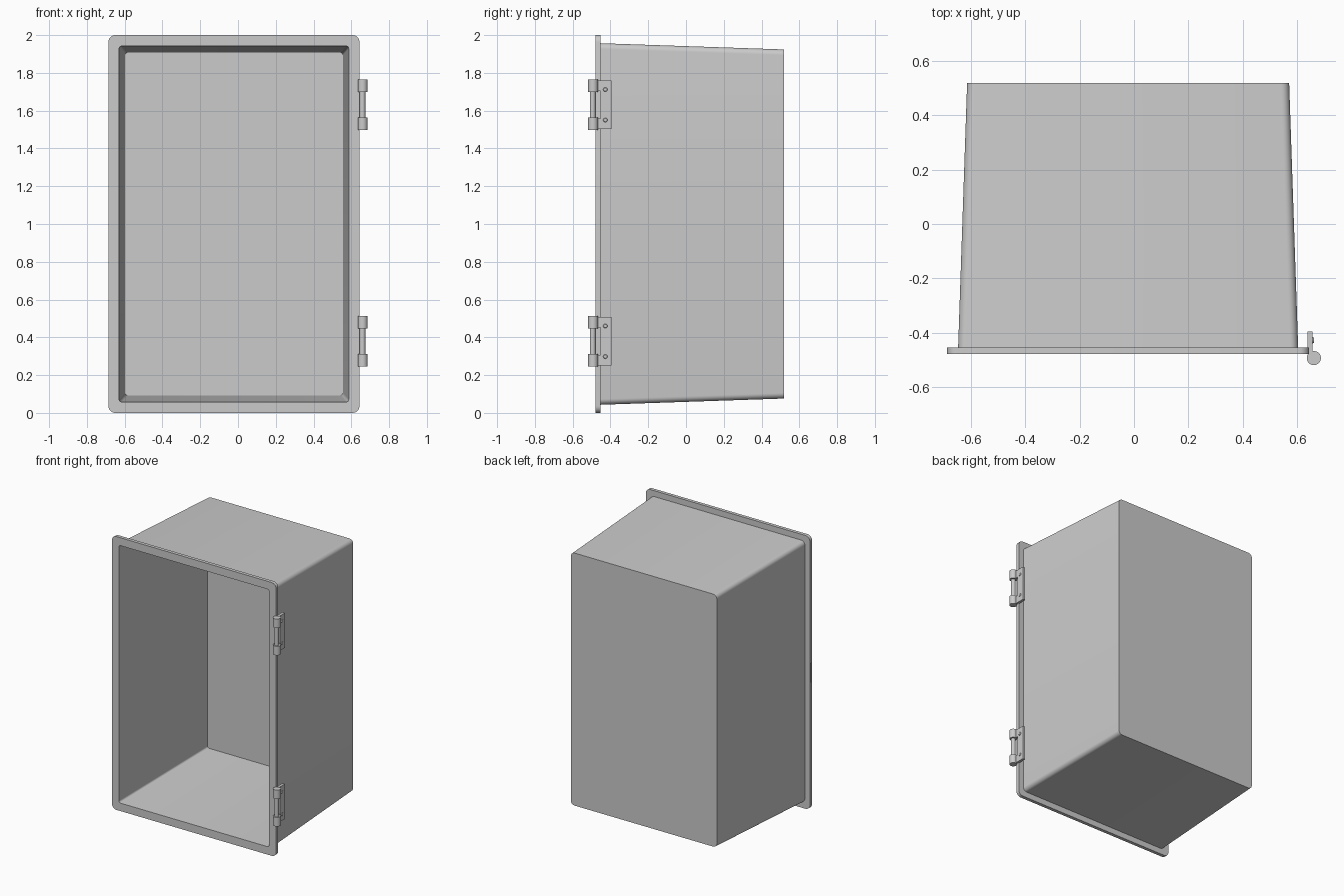
import bpy, bmesh, math
from mathutils import Matrix, Vector

if "Cube" in bpy.data.objects:
    bpy.data.objects.remove(bpy.data.objects["Cube"])

CX, CZ = -0.0215, 1.0      # centre of the box opening
PIN_X, PIN_Y = 0.66, -0.492  # hinge axis


def rounded_loop(bm, y, hw, hh, r, seg=6):
    """Ring of vertices: rounded rectangle in the xz plane."""
    ring = []
    for k, (sx, sz) in enumerate([(1, 1), (-1, 1), (-1, -1), (1, -1)]):
        for i in range(seg + 1):
            a = math.radians(90 * k + 90 * i / seg)
            ring.append(bm.verts.new((CX + sx * (hw - r) + r * math.cos(a), y,
                                      CZ + sz * (hh - r) + r * math.sin(a))))
    return ring


def finish(bm, name):
    bmesh.ops.recalc_face_normals(bm, faces=bm.faces)
    mesh = bpy.data.meshes.new(name)
    bm.to_mesh(mesh)
    bm.free()
    ob = bpy.data.objects.new(name, mesh)
    bpy.context.collection.objects.link(ob)
    return ob


def smooth(ob):
    bpy.ops.object.select_all(action='DESELECT')
    ob.select_set(True)
    bpy.context.view_layer.objects.active = ob
    bpy.ops.object.shade_smooth_by_angle(angle=math.radians(30))


def box(name, lo, hi):
    bm = bmesh.new()
    lo, hi = Vector(lo), Vector(hi)
    bmesh.ops.create_cube(bm, size=1, matrix=Matrix.Translation((lo + hi) / 2)
                          @ Matrix.Diagonal((*(hi - lo), 1)))
    return finish(bm, name)


def cylinder(name, centre, r, depth, axis='Z', r2=None, seg=32):
    bm = bmesh.new()
    rot = Matrix.Rotation(math.pi / 2, 4, 'Y') if axis == 'X' else Matrix()
    bmesh.ops.create_cone(bm, cap_ends=True, segments=seg, radius1=r,
                          radius2=r if r2 is None else r2, depth=depth,
                          matrix=Matrix.Translation(centre) @ rot)
    ob = finish(bm, name)
    smooth(ob)
    return ob


# Tapered open box with flange: inside back, mouth, flange, outside back
bm = bmesh.new()
profile = [(0.502, 0.577, 0.907, 0.014), (-0.478, 0.608, 0.942, 0.014),
           (-0.478, 0.6645, 1.0, 0.036), (-0.453, 0.6645, 1.0, 0.036),
           (-0.453, 0.624, 0.957, 0.03), (0.518, 0.591, 0.924, 0.03)]
rings = [rounded_loop(bm, *p) for p in profile]
for a, b in zip(rings, rings[1:]):
    for i in range(len(a)):
        j = (i + 1) % len(a)
        bm.faces.new((a[i], a[j], b[j], b[i]))
bm.faces.new(rings[0])
bm.faces.new(rings[-1])
body = finish(bm, "box_body")

# Latch slot in the left edge of the flange
cutter = box("slot_cutter", (-0.75, -0.473, 0.93), (-0.66, -0.458, 1.07))
mod = body.modifiers.new("latch_slot", 'BOOLEAN')
mod.operation, mod.solver, mod.object = 'DIFFERENCE', 'EXACT', cutter
bpy.context.view_layer.objects.active = body
bpy.ops.object.modifier_apply(modifier=mod.name)
bpy.data.objects.remove(cutter)
smooth(body)

# Hinges on the right edge
for label, z in (("upper", 1.631), ("lower", 0.379)):
    box(f"{label}_hinge_leaf", (0.637, -0.4535, z - 0.128), (0.656, -0.394, z + 0.128))
    cylinder(f"{label}_hinge_pin", (PIN_X - 0.001, PIN_Y - 0.002, z), 0.015, 0.25)
    for end, s in (("top", 1), ("bottom", -1)):
        zc = z + s * 0.1
        cylinder(f"{label}_hinge_knuckle_{end}", (PIN_X, PIN_Y, zc), 0.026, 0.066)
        # Arm joining leaf and knuckle
        box(f"{label}_hinge_arm_{end}", (0.639, -0.49, zc - 0.028), (0.656, -0.452, zc + 0.028))
        cylinder(f"{label}_hinge_screw_{end}", (0.657, -0.427, z + s * 0.081),
                 0.013, 0.008, 'X', r2=0.009, seg=20)
